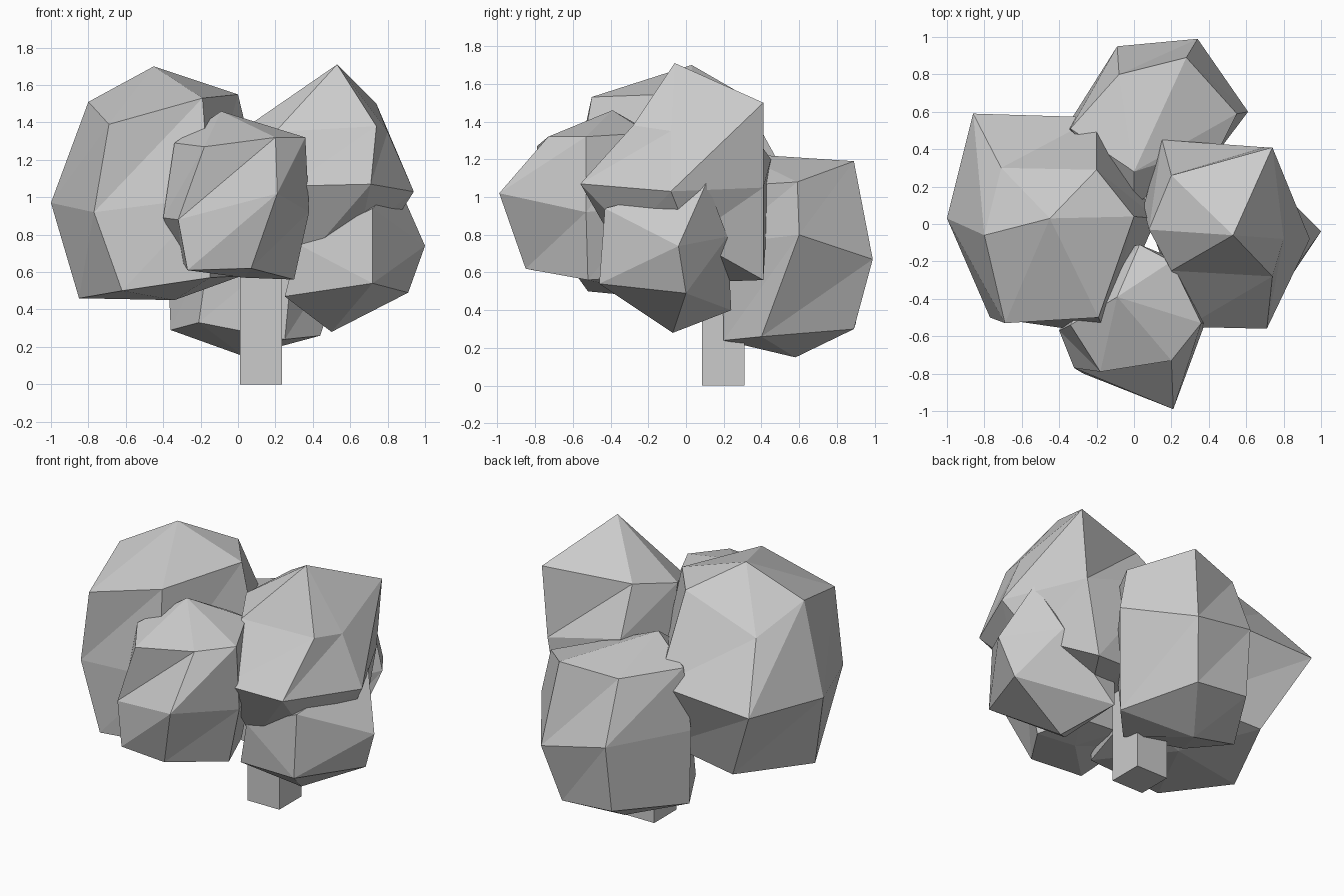
import bpy, bmesh

grey = bpy.data.materials.new("light_grey")
grey.diffuse_color = (0.6, 0.6, 0.6, 1)


def finish(name, bm):
    bmesh.ops.recalc_face_normals(bm, faces=bm.faces)
    mesh = bpy.data.meshes.new(name)
    bm.to_mesh(mesh)
    bm.free()
    mesh.materials.append(grey)
    ob = bpy.data.objects.new(name, mesh)
    bpy.context.collection.objects.link(ob)
    return ob


def clump(name, top, upper, middle, lower, bottom):
    """Foliage lump: a crumpled six-sided ball of three rings and two poles."""
    bm = bmesh.new()
    rings = [[bm.verts.new(p) for p in ring] for ring in (upper, middle, lower)]
    pole_top, pole_bottom = bm.verts.new(top), bm.verts.new(bottom)
    n = len(upper)
    for i in range(n):
        j = (i + 1) % n
        bm.faces.new((pole_top, rings[0][i], rings[0][j]))
        bm.faces.new((pole_bottom, rings[2][j], rings[2][i]))
        for up, lo in zip(rings, rings[1:]):
            bm.faces.new((lo[i], lo[j], up[j]))
            bm.faces.new((lo[i], up[j], up[i]))
    return finish(name, bm)


# Large foliage clump on the left
clump("left_foliage", (-.45, .03, 1.70),
      [(-.80, -.06, 1.51), (-.69, -.53, 1.39), (-.19, -.50, 1.53),
       (0, .04, 1.55), (-.20, .29, 1.55), (-.71, .30, 1.38)],
      [(-1, .03, .97), (-.77, -.50, .92), (-.15, -.59, 1.0),
       (.12, .03, 1.05), (-.20, .57, 1.04), (-.86, .59, 1.01)],
      [(-.85, -.10, .46), (-.62, -.52, .50), (-.15, -.57, .57),
       (.02, 0, .58), (-.12, .35, .56), (-.62, .41, .52)],
      (-.34, 0, .45))

# Tall pointed clump on the right
clump("right_foliage", (.53, -.06, 1.71),
      [(.74, -.28, 1.38), (.80, -.08, 1.35), (.74, .41, 1.50),
       (.20, .26, 1.47), (.08, -.03, 1.40), (.20, -.25, 1.35)],
      [(.71, -.56, 1.07), (.94, -.08, 1.03), (.70, .41, 1.05),
       (.15, .45, 1.2), (.05, .09, 1.1), (.28, -.55, 1.06)],
      [(.65, -.30, .80), (.78, .02, .78), (.61, .41, .56),
       (.32, .39, .58), (.12, .10, .60), (.32, -.30, .62)],
      (.42, .12, .55))

# Clump at the back
clump("back_foliage", (0, .28, 1.23),
      [(.55, .59, 1.08), (.28, .89, 1.19), (-.08, .80, 1.14),
       (-.34, .51, 1.17), (0, .10, 1.10), (.47, .43, 1.07)],
      [(.61, .60, .80), (.34, .99, .67), (-.09, .95, .755),
       (-.38, .49, .77), (-.15, .18, .75), (.30, .19, .75)],
      [(.44, .40, .26), (.26, .89, .30), (-.10, .90, .33),
       (-.36, .48, .29), (-.21, .20, .33), (.25, .20, .24)],
      (.03, .58, .15))

# Clump at the front
clump("front_foliage", (-.09, -.39, 1.46),
      [(-.34, -.54, 1.29), (-.18, -.79, 1.27), (.20, -.73, 1.32),
       (.36, -.53, 1.32), (.20, -.20, 1.34), (.03, -.11, 1.30)],
      [(-.40, -.57, .89), (-.32, -.77, .88), (.21, -.99, 1.02),
       (.38, -.53, .92), (.25, -.20, .95), (-.15, -.15, .95)],
      [(-.30, -.45, .66), (-.27, -.80, .61), (.07, -.85, .62),
       (.30, -.52, .56), (.20, -.25, .58), (-.10, -.25, .60)],
      (.03, -.50, .57))

# Low clump tucked under the right one
bm = bmesh.new()
for p in [(1, -.04, .74), (.91, 0, .49), (.50, -.07, .28), (.72, -.46, .54), (.72, -.43, .94),
          (.85, .11, 1.08), (.72, .22, .79), (.32, .20, .70), (.35, .24, .40),
          (.25, -.33, .47), (.32, -.37, .75)]:
    bm.verts.new(p)
bmesh.ops.convex_hull(bm, input=bm.verts)
finish("lower_right_foliage", bm)

# Square trunk
bm = bmesh.new()
bmesh.ops.create_cube(bm, size=1)
bmesh.ops.scale(bm, vec=(.225, .225, .8), verts=bm.verts)
bmesh.ops.translate(bm, vec=(.122, .198, .4), verts=bm.verts)
finish("trunk", bm)
